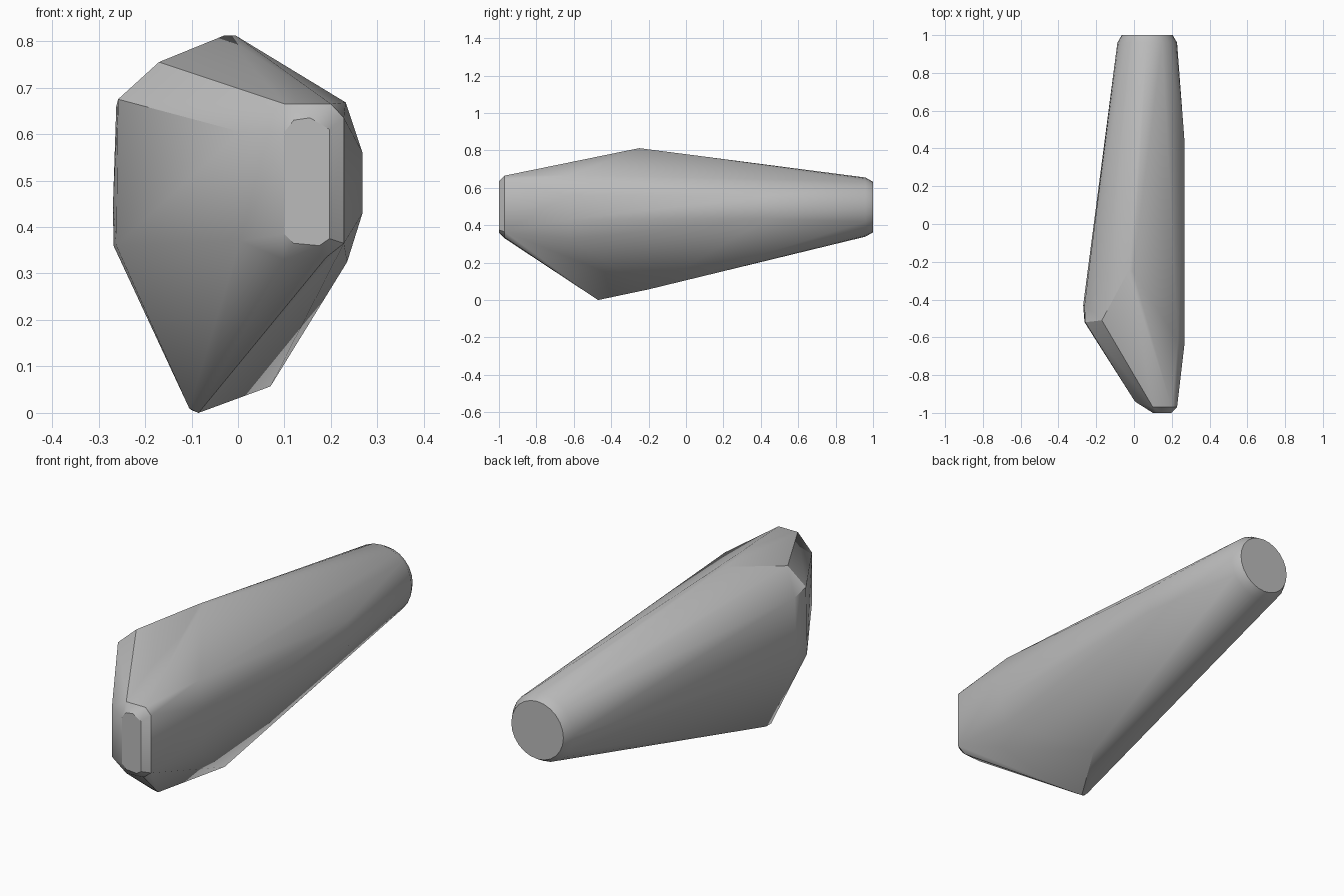
import bpy, bmesh
from math import cos, sin, pi, radians

cube = bpy.data.objects.get("Cube")
if cube:
    bpy.data.objects.remove(cube, do_unlink=True)

mat = bpy.data.materials.new("plain_grey")
mat.use_nodes = True
grey = (0.5, 0.5, 0.5, 1)
mat.diffuse_color = grey
mat.node_tree.nodes["Principled BSDF"].inputs["Base Color"].default_value = grey


def ring(radius, y, sides=24):
    """Circle of points around the round rear end."""
    return [(0.07 + radius * cos(2 * pi * i / sides), y,
             0.497 + radius * sin(2 * pi * i / sides)) for i in range(sides)]


def at_depth(y, outline):
    return [(x, y, z) for x, z in outline]


# Round rear end with a chamfered rim
points = ring(0.135, 1.0) + ring(0.158, 0.96)

# Small chamfered front facet
points += at_depth(-1.0, [(0.1, 0.605), (0.12, 0.63), (0.155, 0.635), (0.197, 0.61),
                          (0.197, 0.375), (0.175, 0.36), (0.12, 0.365), (0.1, 0.385)])
points += at_depth(-0.97, [(0.1, 0.665), (0.2, 0.665), (0.228, 0.635),
                           (0.228, 0.365), (0.19, 0.335), (0.1, 0.33)])
points += at_depth(-0.94, [(0.005, 0.605), (0.005, 0.37)])

# Top ridge and right shoulder
points += [(-0.03, -0.25, 0.812), (-0.005, -0.25, 0.812), (-0.17, -0.51, 0.755)]
points += [(-0.258, -0.52, 0.675), (-0.262, -0.43, 0.66),
           (-0.262, -0.52, 0.36), (-0.268, -0.43, 0.36), (-0.269, -0.43, 0.45)]

# Flat left side
points += [(0.268, y, z) for y, z in ((-0.63, 0.43), (-0.63, 0.56), (0.43, 0.435), (0.43, 0.555))]
points += [(0.232, -0.62, 0.668), (0.235, -0.62, 0.325)]

# Keel underneath
points += [(-0.105, -0.48, 0.01), (-0.1, -0.45, 0.006), (-0.085, -0.47, 0.0), (0.07, -0.2, 0.057)]

# Skin the outline with one convex shell
bm = bmesh.new()
for p in points:
    bm.verts.new(p)
hull = bmesh.ops.convex_hull(bm, input=bm.verts[:])
loose = {v for v in hull["geom_interior"] + hull["geom_unused"]
         if isinstance(v, bmesh.types.BMVert)}
bmesh.ops.delete(bm, geom=list(loose), context="VERTS")
bmesh.ops.dissolve_limit(bm, angle_limit=radians(1), verts=bm.verts[:], edges=bm.edges[:])
bmesh.ops.recalc_face_normals(bm, faces=bm.faces[:])
mesh = bpy.data.meshes.new("tapered_body")
bm.to_mesh(mesh)
bm.free()
mesh.materials.append(mat)

body = bpy.data.objects.new("tapered_body", mesh)
bpy.context.collection.objects.link(body)
bpy.context.view_layer.objects.active = body
body.select_set(True)
bpy.ops.object.shade_smooth_by_angle(angle=radians(30))
